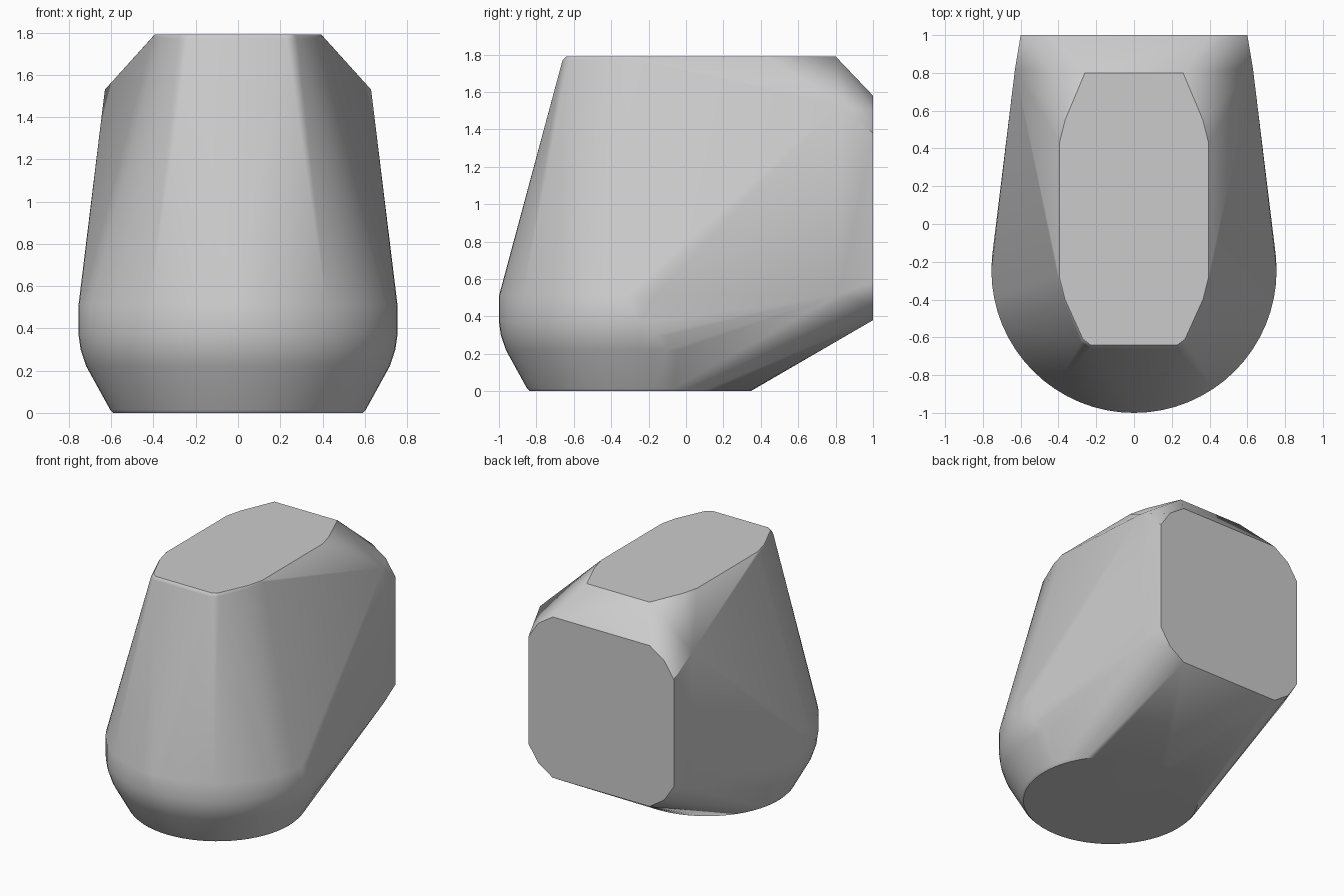
import bpy, bmesh, math

cube = bpy.data.objects.get("Cube")
if cube:
    bpy.data.objects.remove(cube, do_unlink=True)

CENTRE_Y = -0.245
SEGMENTS = 64
points = []


def mirrored(pts):
    """Add points on both sides of the centre plane."""
    for x, y, z in pts:
        points.extend([(x, y, z), (-x, y, z)])


# Rounded base: stacked circles, radius and height
for radius, z in [(0.59, 0), (0.605, 0.015), (0.718, 0.22), (0.745, 0.3),
                  (0.755, 0.37), (0.755, 0.51)]:
    for i in range(SEGMENTS):
        a = math.tau * i / SEGMENTS
        points.append((radius * math.cos(a), CENTRE_Y + radius * math.sin(a), z))

# Flat top outline with a softened rim at the front
top = [(0.23, -0.64), (0.27, -0.61), (0.365, -0.4), (0.395, -0.28),
       (0.395, 0.43), (0.365, 0.55), (0.26, 0.8)]
mirrored([(x, y, 1.79) for x, y in top])
mirrored([(0.23, -0.66, 1.77), (0.28, -0.625, 1.77),
          (0.37, -0.41, 1.775), (0.403, -0.28, 1.78), (0.403, 0.43, 1.78)])

# Flat back panel with clipped corners, and the shoulders in front of it
MID_Z = 0.98
for s in (-1, 1):
    mirrored([(x, 1, MID_Z + s * h) for x, h in
              [(0.4, 0.6), (0.52, 0.52), (0.6, 0.4)]])
mirrored([(0.63, 0.82, 1.53), (0.63, 0.82, 0.52)])

# One convex skin around all the outlines
bm = bmesh.new()
for p in points:
    bm.verts.new(p)
bmesh.ops.convex_hull(bm, input=bm.verts)
bmesh.ops.delete(bm, geom=[v for v in bm.verts if not v.link_faces], context='VERTS')
bmesh.ops.dissolve_limit(bm, angle_limit=math.radians(0.5),
                         verts=bm.verts, edges=bm.edges)
bmesh.ops.recalc_face_normals(bm, faces=bm.faces)
mesh = bpy.data.meshes.new("body")
bm.to_mesh(mesh)
bm.free()

body = bpy.data.objects.new("body", mesh)
bpy.context.collection.objects.link(body)

# Plain grey finish
grey = bpy.data.materials.new("light grey")
grey.use_nodes = True
colour = (0.6, 0.6, 0.6, 1)
grey.diffuse_color = colour
grey.node_tree.nodes["Principled BSDF"].inputs["Base Color"].default_value = colour
mesh.materials.append(grey)

# Smooth shading with crisp flat panels
bpy.ops.object.select_all(action='DESELECT')
body.select_set(True)
bpy.context.view_layer.objects.active = body
bpy.ops.object.shade_smooth_by_angle(angle=math.radians(35))
weighted = body.modifiers.new("panel normals", 'WEIGHTED_NORMAL')
weighted.keep_sharp = True
